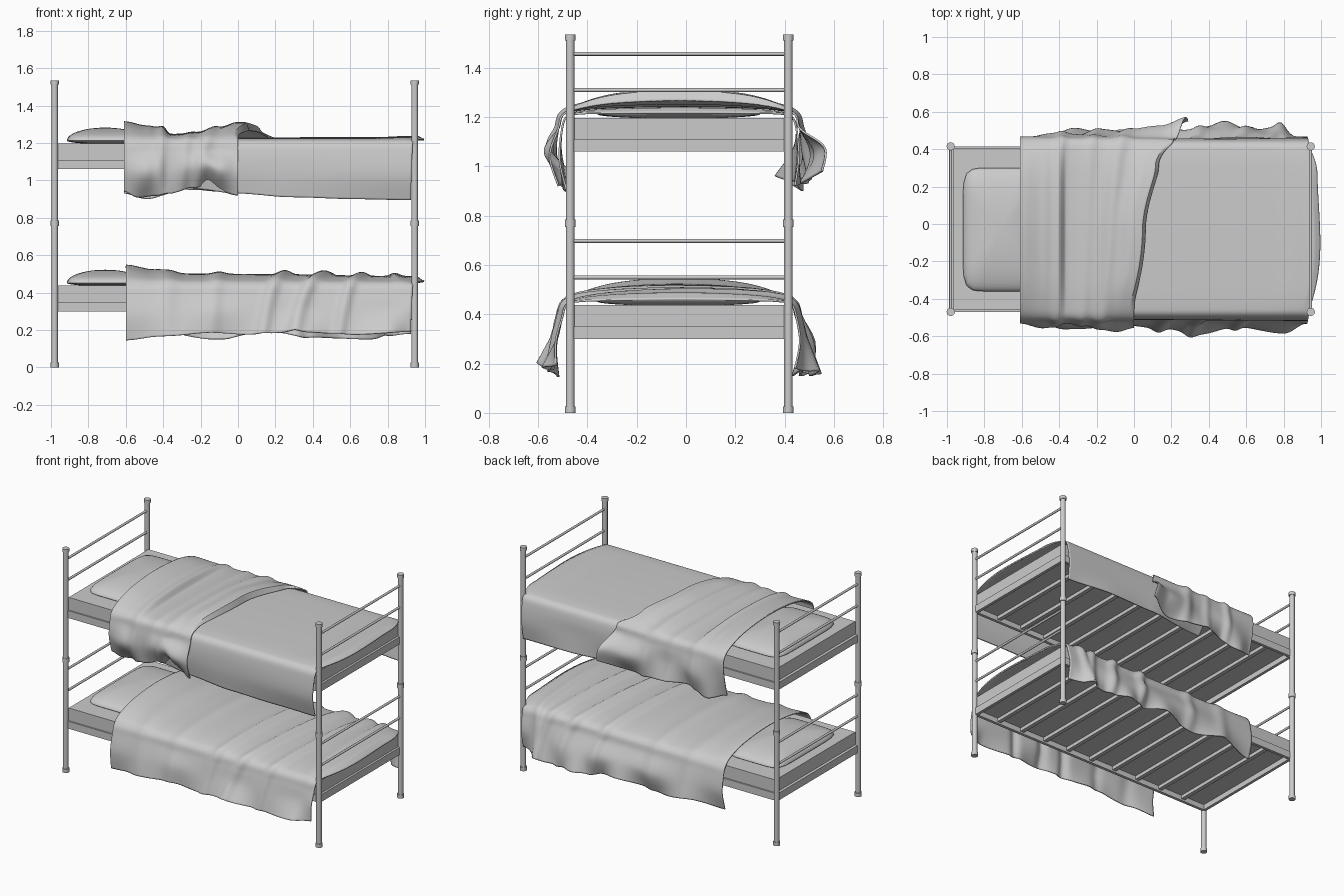
import bpy, bmesh, math
from mathutils import Vector, Matrix

if "Cube" in bpy.data.objects:
    bpy.data.objects.remove(bpy.data.objects["Cube"])

XS, YS = (-0.98, 0.945), (-0.47, 0.415)   # post positions
CX, CY = -0.0175, -0.0275                 # bed centre
DECKS = {"lower": 0.30, "upper": 1.06}    # underside of each bunk


def finish(name, bm, smooth=True):
    me = bpy.data.meshes.new(name)
    bm.to_mesh(me)
    bm.free()
    ob = bpy.data.objects.new(name, me)
    bpy.context.collection.objects.link(ob)
    if smooth:
        bpy.ops.object.select_all(action='DESELECT')
        ob.select_set(True)
        bpy.context.view_layer.objects.active = ob
        bpy.ops.object.shade_smooth_by_angle(angle=math.radians(40))
    return ob


def add_tube(bm, a, b, r, sides=16):
    a, b = Vector(a), Vector(b)
    d = b - a
    m = Matrix.Translation((a + b) / 2) @ d.to_track_quat('Z', 'Y').to_matrix().to_4x4()
    bmesh.ops.create_cone(bm, cap_ends=True, segments=sides, radius1=r, radius2=r,
                          depth=d.length, matrix=m)


def add_box(bm, lo, hi):
    lo, hi = Vector(lo), Vector(hi)
    m = Matrix.Translation((lo + hi) / 2) @ Matrix.Diagonal((*(hi - lo), 1))
    bmesh.ops.create_cube(bm, size=1, matrix=m)


def ease(table, x):
    """Smooth interpolation through (position, value) pairs."""
    if x <= table[0][0]:
        return table[0][1]
    for (a, va), (b, vb) in zip(table, table[1:]):
        if x <= b:
            t = (x - a) / (b - a)
            return va + (vb - va) * t * t * (3 - 2 * t)
    return table[-1][1]


def spline(pts, t):
    """Catmull-Rom point on a polyline, t in 0..1."""
    f = t * (len(pts) - 1)
    i = min(int(f), len(pts) - 2)
    f -= i
    p1, p2 = pts[i], pts[i + 1]
    p0, p3 = pts[max(i - 1, 0)], pts[min(i + 2, len(pts) - 1)]
    return 0.5 * (2 * p1 + (p2 - p0) * f + (2 * p0 - 5 * p1 + 4 * p2 - p3) * f * f
                  + (3 * p1 - p0 - 3 * p2 + p3) * f ** 3)


def blanket(name, x0, length, zt, grow, lift, front, back, extra, ridges, nu=110, nv=90):
    """Draped sheet; front/back hold tables (hem z, middle reach, hem reach) along u."""
    bm = bmesh.new()
    rows = []
    for i in range(nu + 1):
        u = i / nu
        L = ease(lift, u)

        def half(side, sign):
            hem, mid, low = (ease(tab, u) for tab in side)
            prof = [(low, hem), (mid, hem * 0.6 + zt * 0.4), (0.477 + grow, zt - 0.07),
                    (0.457 + grow, zt - 0.012), (0.40, zt + 0.35 * L), (0.25, zt + 0.8 * L)]
            return [Vector((CY + sign * d, z)) for d, z in prof]
        pts = half(front, -1) + [Vector((CY, zt + L))] + half(back, 1)[::-1]
        row = []
        for j in range(nv + 1):
            t = j / nv
            s = 2 * t - 1
            p = spline(pts, t)
            tan = spline(pts, min(t + .01, 1)) - spline(pts, max(t - .01, 0))
            n = Vector((-tan.y, tan.x)).normalized()
            k = max(0, (u - 0.4) / 0.6)
            x = x0 + u * length + ease(extra, s) * k * k * (3 - 2 * k)
            for c, slope, amp, w, s0 in ridges:      # fold ridges crossing the sheet
                fade = 1 / (1 + math.exp(-(s - s0) * 8)) if s0 else 1
                p = p + n * amp * fade * math.exp(-((x - c - slope * s) / w) ** 2)
            row.append(bm.verts.new((x, p.x, p.y)))
        rows.append(row)
    for a, b in zip(rows, rows[1:]):
        for j in range(nv):
            bm.faces.new((a[j], b[j], b[j + 1], a[j + 1]))
    ob = finish(name, bm)
    mod = ob.modifiers.new("thickness", 'SOLIDIFY')
    mod.thickness, mod.offset = 0.008, 0
    return ob


# Corner posts with feet, joint collars and caps
bm = bmesh.new()
for x in XS:
    for y in YS:
        add_tube(bm, (x, y, 0.005), (x, y, 1.53), 0.0175)
        for z0, z1 in ((0, 0.025), (0.755, 0.785), (1.512, 1.535)):
            add_tube(bm, (x, y, z0), (x, y, z1), 0.022)
finish("corner_posts", bm)

# Cross bars at head and foot
bm = bmesh.new()
for x in XS:
    for z in (0.55, 0.698, 1.31, 1.457):
        add_tube(bm, (x, YS[0], z), (x, YS[1], z), 0.008, 12)
finish("end_rails", bm)

for deck, z in DECKS.items():
    # Side and end rails of the base
    bm = bmesh.new()
    for y in (-0.47, 0.395):
        add_box(bm, (-0.97, y, z), (0.935, y + 0.02, z + 0.05))
    for x in (-0.985, 0.93):
        add_box(bm, (x, -0.46, z), (x + 0.02, 0.405, z + 0.05))
    finish(deck + "_bed_frame", bm, False)
    # Slats
    bm = bmesh.new()
    for i in range(9):
        x = CX + (i - 4) * 0.193
        add_box(bm, (x - 0.014, -0.46, z + 0.012), (x + 0.014, 0.405, z + 0.036))
    finish(deck + "_slats", bm, False)
    # Mattress
    bm = bmesh.new()
    add_box(bm, (-0.965, -0.46, z + 0.037), (0.935, 0.405, z + 0.137))
    finish(deck + "_mattress", bm, False)
    # Pillow: sphere squared off in plan and flattened underneath
    bm = bmesh.new()
    bmesh.ops.create_uvsphere(bm, u_segments=48, v_segments=24, radius=1)
    for v in bm.verts:
        a = math.atan2(v.co.y, v.co.x)
        k = (abs(math.cos(a)) ** 7 + abs(math.sin(a)) ** 7) ** (-1 / 7)
        h = v.co.z * (0.07 if v.co.z > 0 else 0.018)
        v.co = (-0.71 + v.co.x * k * 0.205, -0.03 + v.co.y * k * 0.33, z + 0.152 + h)
    finish(deck + "_pillow", bm)

# Foot end bulges out between the posts
foot = [(-1, -0.01), (-0.45, 0), (-0.05, 0.06), (0.2, 0.045), (0.45, 0), (1, -0.01)]

# Lower blanket, one rumpled sheet
blanket("lower_blanket", -0.60, 1.535, 0.450, 0,
        [(0, .095), (.1, .07), (.2, .048), (.5, .045), (.9, .035), (.97, .035), (1, .01)],
        ([(0, .145), (.12, .165), (.3, .185), (.42, .175), (.6, .19), (.8, .175), (1, .19)],
         [(0, .50), (.3, .51), (.5, .50), (1, .50)],
         [(0, .49), (.2, .53), (.35, .51), (.5, .53), (.62, .56), (.75, .52), (.92, .555), (1, .50)]),
        ([(0, .15), (.15, .18), (.3, .15), (.5, .19), (.65, .16), (.85, .15), (1, .18)],
         [(0, .49), (.4, .52), (.7, .53), (1, .49)],
         [(0, .46), (.2, .53), (.35, .48), (.5, .55), (.6, .50), (.71, .575), (.8, .52), (.88, .54), (1, .47)]),
        foot,
        [(0.25, 0.12, .022, .035, 0), (0.46, 0.16, .024, .035, 0), (0.66, 0.12, .02, .03, 0),
         (-0.10, 0.04, .012, .04, 0), (-0.36, 0.03, .01, .05, 0), (0.84, -0.05, .02, .03, -0.2)])

# Upper blanket, smooth lower layer
blanket("upper_blanket", -0.24, 1.175, 1.213, 0,
        [(0, .012), (.8, .014), (.92, .02), (.97, .022), (1, .005)],
        ([(0, .955), (.2, .93), (.45, .91), (.75, .9), (1, .895)],
         [(0, .48), (1, .485)], [(0, .46), (.4, .47), (1, .455)]),
        ([(0, .96), (.3, .94), (.7, .93), (1, .92)],
         [(0, .46), (.4, .48), (1, .485)], [(0, .39), (.4, .47), (.7, .49), (1, .47)]),
        foot, [])

# Upper blanket, part folded over with a raised slanting edge
blanket("upper_blanket_fold", -0.61, 0.61, 1.222, 0.014,
        [(0, .09), (.2, .068), (.33, .055), (.4, .022), (.55, .025), (.75, .05),
         (.9, .085), (.97, .085), (1, .045)],
        ([(0, .94), (.12, .91), (.4, .93), (.6, .965), (.72, .985), (.85, .94), (1, .92)],
         [(0, .50), (.2, .525), (.38, .50), (.6, .51), (.85, .545), (1, .525)],
         [(0, .47), (.2, .44), (.4, .48), (.6, .46), (.8, .44), (1, .49)]),
        ([(0, .93), (.2, .90), (.5, .95), (.8, .93), (1, .98)],
         [(0, .48), (.3, .51), (.6, .50), (.85, .55), (1, .59)],
         [(0, .45), (.2, .50), (.4, .47), (.6, .53), (.8, .49), (1, .58)]),
        [(-1, 0), (-.35, 0), (0, .06), (.25, .13), (.5, .21), (1, .29)],
        [(-0.40, 0.02, .012, .03, 0), (-0.12, 0.10, .014, .04, 0), (-0.25, 0.05, .008, .03, 0)])
